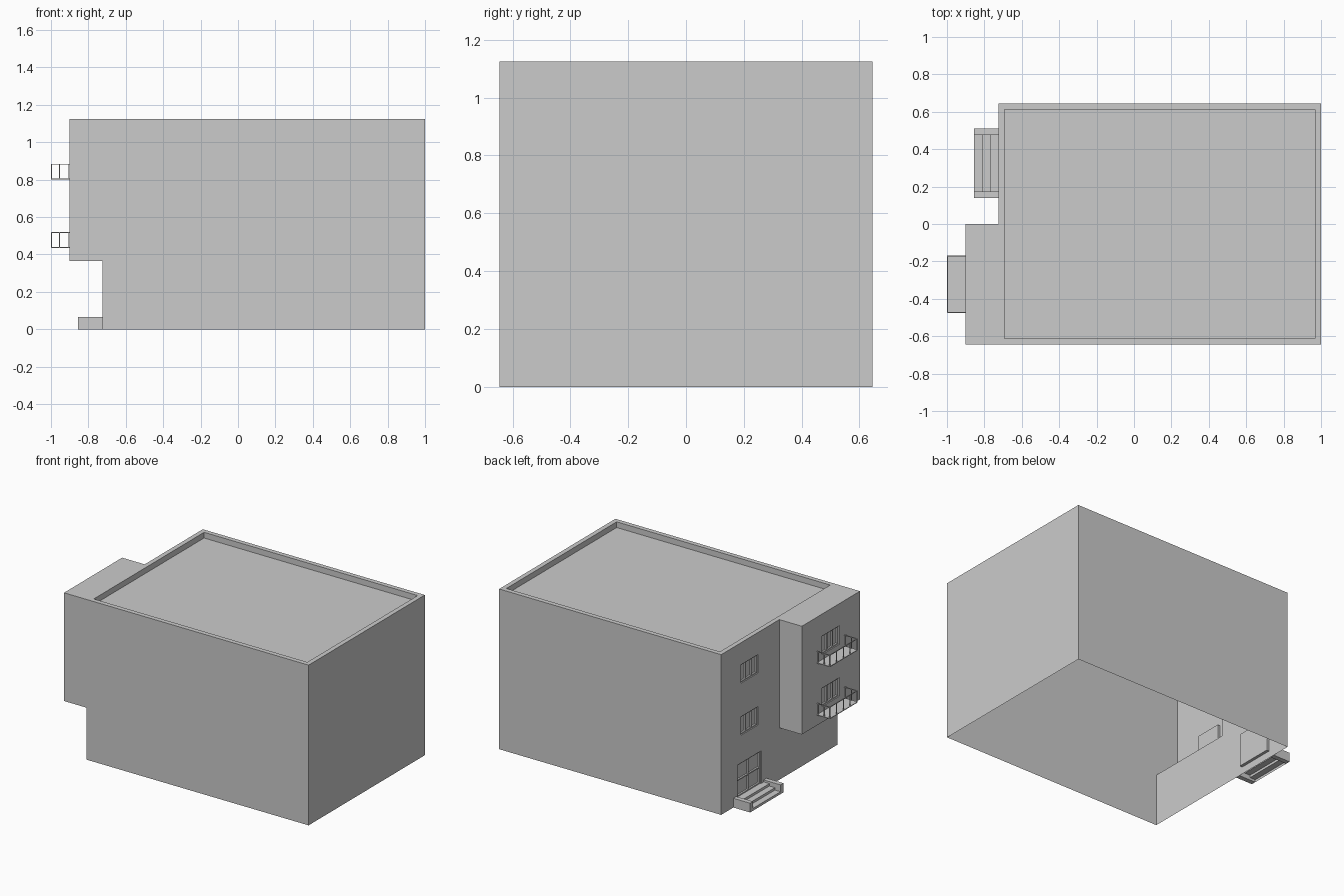
import bpy, bmesh
from mathutils import Vector

if "Cube" in bpy.data.objects:
    bpy.data.objects.remove(bpy.data.objects["Cube"])

X0, XB, X1, Y = -0.725, -0.90, 1.0, 0.645   # wall, bay wall, right side, half depth
ZB, H = 0.365, 1.125                        # bay underside, roof edge
DEPTH = 0.02                                # window recess


def finish(bm, name):
    mesh = bpy.data.meshes.new(name)
    bm.to_mesh(mesh)
    bm.free()
    ob = bpy.data.objects.new(name, mesh)
    bpy.context.collection.objects.link(ob)
    return ob


def face(bm, pts, n):
    """Flat face turned towards n."""
    f = bm.faces.new([bm.verts.new(p) for p in pts])
    f.normal_update()
    if f.normal.dot(Vector(n)) < 0:
        f.normal_flip()


def xface(bm, x, y0, y1, z0, z1):
    face(bm, [(x, y0, z0), (x, y1, z0), (x, y1, z1), (x, y0, z1)], (-1, 0, 0))


def yface(bm, y, x0, x1, z0, z1, s):
    face(bm, [(x0, y, z0), (x1, y, z0), (x1, y, z1), (x0, y, z1)], (0, s, 0))


def zface(bm, z, x0, x1, y0, y1, s):
    face(bm, [(x0, y0, z), (x1, y0, z), (x1, y1, z), (x0, y1, z)], (0, 0, s))


def box(bm, x0, x1, y0, y1, z0, z1, bottom=True):
    xface(bm, x0, y0, y1, z0, z1)
    face(bm, [(x1, y0, z0), (x1, y1, z0), (x1, y1, z1), (x1, y0, z1)], (1, 0, 0))
    yface(bm, y0, x0, x1, z0, z1, -1)
    yface(bm, y1, x0, x1, z0, z1, 1)
    zface(bm, z1, x0, x1, y0, y1, 1)
    if bottom:
        zface(bm, z0, x0, x1, y0, y1, -1)


def holed_wall(bm, x, y0, y1, z0, z1, holes):
    """Wall facing -x with recessed openings (a, b, c, d) = y and z ranges."""
    ys = sorted({y0, y1, *[v for h in holes for v in h[:2]]})
    zs = sorted({z0, z1, *[v for h in holes for v in h[2:]]})
    for ya, yb in zip(ys, ys[1:]):
        for za, zb in zip(zs, zs[1:]):
            ym, zm = (ya + yb) / 2, (za + zb) / 2
            if not any(a < ym < b and c < zm < d for a, b, c, d in holes):
                xface(bm, x, ya, yb, za, zb)
    for a, b, c, d in holes:
        r = x + DEPTH
        xface(bm, r, a, b, c, d)
        yface(bm, a, x, r, c, d, 1)
        yface(bm, b, x, r, c, d, -1)
        zface(bm, c, x, r, a, b, 1)
        zface(bm, d, x, r, a, b, -1)


def frame(name, x, hole, cols, rows):
    """Frame border plus dividing bars inside an opening."""
    bm = bmesh.new()
    a, b, c, d = hole
    t, xa, xb = 0.008, x + 0.008, x + DEPTH
    for i in range(cols + 1):
        y = a + (b - a - t) * i / cols
        box(bm, xa, xb, y, y + t, c, d)
    for i in range(rows + 1):
        z = c + (d - c - t) * i / rows
        box(bm, xa, xb, a, b, z, z + t)
    finish(bm, name)


# openings
door = (0.20, 0.465, 0.05, 0.28)
stair_windows = [(0.235, 0.425, z, z + 0.13) for z in (0.475, 0.84)]
bay_windows = [(-0.415, -0.225, z, z + 0.13) for z in (0.475, 0.84)]

# building shell, open underneath
bm = bmesh.new()
holed_wall(bm, X0, 0, Y, 0, H, [door] + stair_windows)
holed_wall(bm, XB, -Y, 0, ZB, H, bay_windows)
xface(bm, X0, -Y, 0, 0, ZB)
yface(bm, 0, XB, X0, ZB, H, 1)
zface(bm, ZB, XB, X0, -Y, 0, -1)
yface(bm, Y, X0, X1, 0, H, 1)
face(bm, [(X1, -Y, 0), (X1, Y, 0), (X1, Y, H), (X1, -Y, H)], (1, 0, 0))
face(bm, [(X0, -Y, 0), (X1, -Y, 0), (X1, -Y, H), (XB, -Y, H), (XB, -Y, ZB),
          (X0, -Y, ZB)], (0, -1, 0))
# parapet top and sunken roof
rx0, rx1, ry, rz = -0.692, 0.967, 0.612, H - 0.04
zface(bm, H, XB, X0, -Y, 0, 1)
zface(bm, H, X0, rx0, -Y, Y, 1)
zface(bm, H, rx1, X1, -Y, Y, 1)
zface(bm, H, rx0, rx1, -Y, -ry, 1)
zface(bm, H, rx0, rx1, ry, Y, 1)
zface(bm, rz, rx0, rx1, -ry, ry, 1)
yface(bm, -ry, rx0, rx1, rz, H, 1)
yface(bm, ry, rx0, rx1, rz, H, -1)
xface(bm, rx1, -ry, ry, rz, H)
face(bm, [(rx0, -ry, rz), (rx0, ry, rz), (rx0, ry, H), (rx0, -ry, H)], (1, 0, 0))
bmesh.ops.remove_doubles(bm, verts=bm.verts, dist=1e-5)
finish(bm, "building_shell")

# window and door frames
for i, w in enumerate(stair_windows):
    frame(f"stair_window_frame_{i + 1}", X0, w, 3, 1)
for i, w in enumerate(bay_windows):
    frame(f"bay_window_frame_{i + 1}", XB, w, 3, 1)
frame("entrance_door_frame", X0, door, 2, 2)

# entrance steps between two cheek walls
bm = bmesh.new()
for i in range(3):
    x, z = -0.855 + i * 0.0433, 0.017 * i
    xface(bm, x, 0.173, 0.477, z, z + 0.017)
    zface(bm, z + 0.017, x, x + 0.0433, 0.173, 0.477, 1)
finish(bm, "entrance_steps")
for name, y in (("left_step_cheek", 0.477), ("right_step_cheek", 0.14)):
    bm = bmesh.new()
    box(bm, -0.855, X0, y, y + 0.033, 0, 0.065)
    finish(bm, name)

# balconies: thin floor, top rail and posts
t = 0.005
ya, yb, xa = -0.475, -0.168, -1.0
for n, z in enumerate((0.435, 0.80)):
    bm = bmesh.new()
    box(bm, xa, XB, ya, yb, z, z + t)
    finish(bm, f"balcony_floor_{n + 1}")
    bm = bmesh.new()
    top = z + 0.085
    box(bm, xa, xa + t, ya, yb, top - t, top)
    for y in (ya, yb - t):
        box(bm, xa + t, XB, y, y + t, top - t, top)
        for x in (-0.957, XB - 0.01):
            box(bm, x, x + t, y, y + t, z + t, top - t)
    for i in range(5):
        y = ya + (yb - ya - t) * i / 4
        box(bm, xa, xa + t, y, y + t, z + t, top - t)
    finish(bm, f"balcony_railing_{n + 1}")
